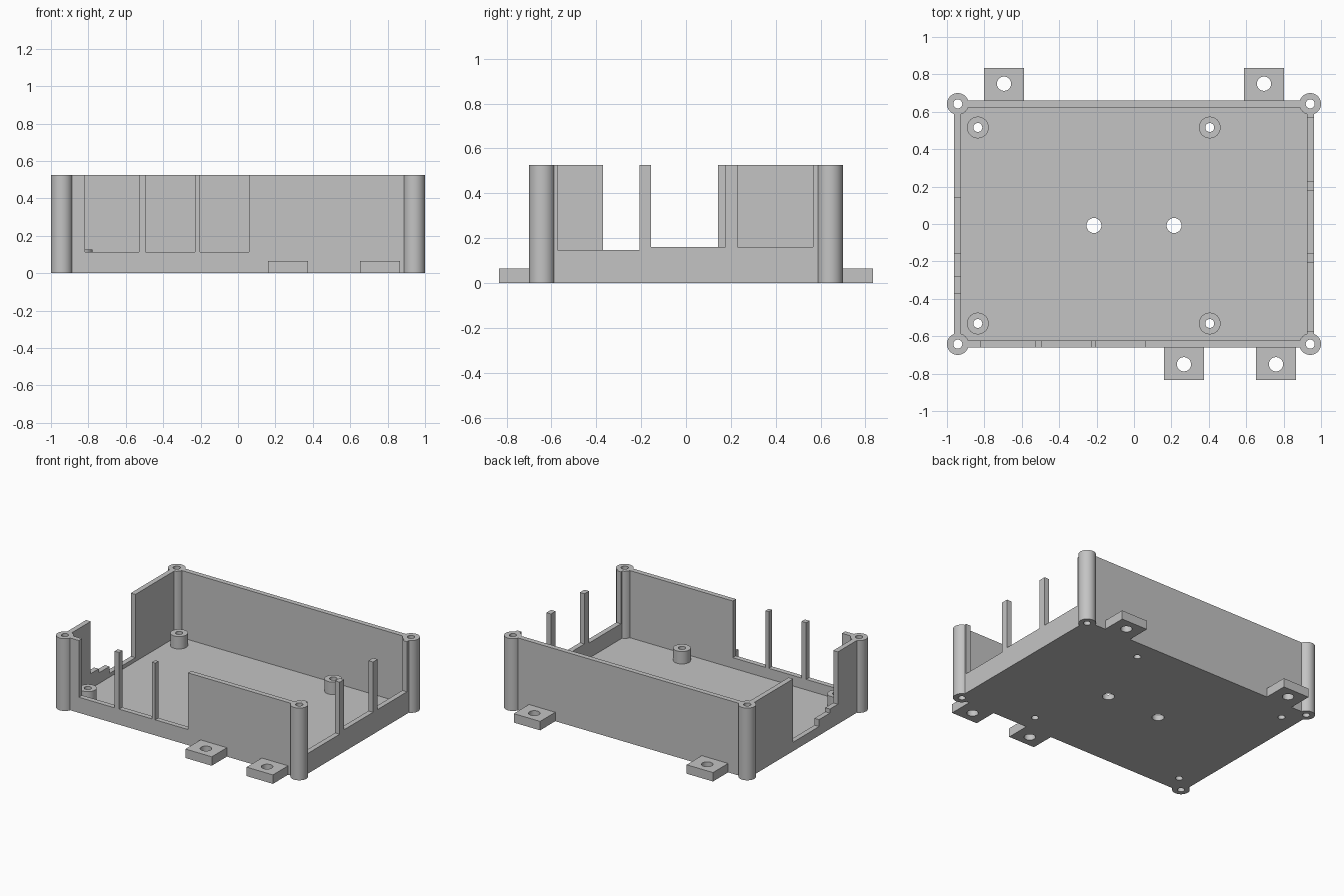
import bpy, bmesh
from mathutils import Matrix, Vector

cube = bpy.data.objects.get("Cube")
if cube:
    bpy.data.objects.remove(cube, do_unlink=True)

grey = bpy.data.materials.new("plain grey")
grey.use_nodes = True
grey.diffuse_color = (0.55, 0.55, 0.55, 1)
grey.node_tree.nodes["Principled BSDF"].inputs["Base Color"].default_value = grey.diffuse_color

OX, OY, H = 0.962, 0.66, 0.525      # outer half sizes and height
WALL, FLOOR = 0.037, 0.037
POST_X, POST_Y = 0.942, 0.642
POST_R, SCREW_R = 0.058, 0.024
TOP = H + 0.1                       # cutters end above the rim


def finish(name, bm, coloured=True):
    bmesh.ops.recalc_face_normals(bm, faces=bm.faces)
    mesh = bpy.data.meshes.new(name)
    bm.to_mesh(mesh)
    bm.free()
    obj = bpy.data.objects.new(name, mesh)
    bpy.context.collection.objects.link(obj)
    if coloured:
        mesh.materials.append(grey)
    return obj


def box(name, x0, x1, y0, y1, z0, z1, coloured=True):
    bm = bmesh.new()
    lo, hi = Vector((x0, y0, z0)), Vector((x1, y1, z1))
    size = Matrix.Diagonal((*(hi - lo), 1))
    bmesh.ops.create_cube(bm, size=1, matrix=Matrix.Translation((lo + hi) / 2) @ size)
    return finish(name, bm, coloured)


def cylinder(name, x, y, r, z0, z1, coloured=True):
    bm = bmesh.new()
    bmesh.ops.create_cone(bm, cap_ends=True, segments=48, radius1=r, radius2=r,
                          depth=z1 - z0, matrix=Matrix.Translation((x, y, (z0 + z1) / 2)))
    return finish(name, bm, coloured)


def stepped_prism(name, outline, x0, x1):
    """Extrude a (y, z) outline along x."""
    bm = bmesh.new()
    face = bm.faces.new([bm.verts.new((x0, y, z)) for y, z in outline])
    new = bmesh.ops.extrude_face_region(bm, geom=[face])["geom"]
    verts = [v for v in new if isinstance(v, bmesh.types.BMVert)]
    bmesh.ops.translate(bm, vec=(x1 - x0, 0, 0), verts=verts)
    return finish(name, bm, False)


def activate(obj):
    bpy.ops.object.select_all(action='DESELECT')
    bpy.context.view_layer.objects.active = obj
    obj.select_set(True)


def cut(target, cutter):
    mod = target.modifiers.new("cut", 'BOOLEAN')
    mod.operation, mod.solver, mod.object = 'DIFFERENCE', 'EXACT', cutter
    activate(target)
    bpy.ops.object.modifier_apply(modifier=mod.name)
    bpy.data.objects.remove(cutter, do_unlink=True)


def drill(target, x, y, r):
    cut(target, cylinder("drill", x, y, r, -0.1, TOP, False))


def smooth(obj):
    activate(obj)
    bpy.ops.object.shade_smooth_by_angle(angle=0.6)


# Open tray with floor and four walls
tray = box("tray", -OX, OX, -OY, OY, 0, H)
ix, iy = OX - WALL, OY - WALL
cut(tray, box("cavity", -ix, ix, -iy, iy, FLOOR, TOP, False))

# Front wall openings, leaving two slim pillars
for x0, x1 in ((-0.818, -0.53), (-0.494, -0.23), (-0.204, 0.06)):
    cut(tray, box("opening", x0, x1, -OY - 0.1, -iy + 0.02, 0.113, TOP, False))

# Left wall openings
for y0, y1, sill in ((-0.573, -0.207, 0.147), (-0.155, 0.177, 0.16), (0.23, 0.566, 0.16)):
    cut(tray, box("opening", ix - 0.02, OX + 0.1, y0, y1, sill, TOP, False))

# Right wall opening with a stepped sill
steps = [(-0.37, TOP), (-0.37, 0.145), (-0.278, 0.145), (-0.278, 0.115),
         (-0.155, 0.115), (-0.155, 0.065), (0.143, 0.065), (0.143, TOP)]
cut(tray, stepped_prism("stepped_opening", steps, -OX - 0.1, -ix + 0.02))

# Corner screw posts
for sx, side in ((-1, "right"), (1, "left")):
    for sy, end in ((-1, "front"), (1, "back")):
        x, y = sx * POST_X, sy * POST_Y
        drill(tray, x, y, POST_R - 0.008)
        post = cylinder(f"{end}_{side}_post", x, y, POST_R, 0, H)
        drill(post, x, y, SCREW_R)
        smooth(post)

# Board standoffs on the floor
for x, side in ((-0.835, "right"), (0.405, "left")):
    for y, end in ((-0.532, "front"), (0.516, "back")):
        drill(tray, x, y, SCREW_R)
        standoff = cylinder(f"{end}_{side}_standoff", x, y, POST_R, FLOOR, 0.127)
        drill(standoff, x, y, SCREW_R)
        smooth(standoff)

# Two larger holes in the floor
for x in (-0.214, 0.214):
    drill(tray, x, -0.008, 0.04)
smooth(tray)

# Mounting tabs outside the front and back walls
for name, x, sy in (("back_right_tab", -0.695, 1), ("back_left_tab", 0.695, 1),
                    ("front_middle_tab", 0.267, -1), ("front_left_tab", 0.759, -1)):
    y0, y1 = sorted((sy * OY, sy * 0.834))
    tab = box(name, x - 0.106, x + 0.106, y0, y1, 0, 0.065)
    drill(tab, x, sy * 0.75, 0.038)
    smooth(tab)
